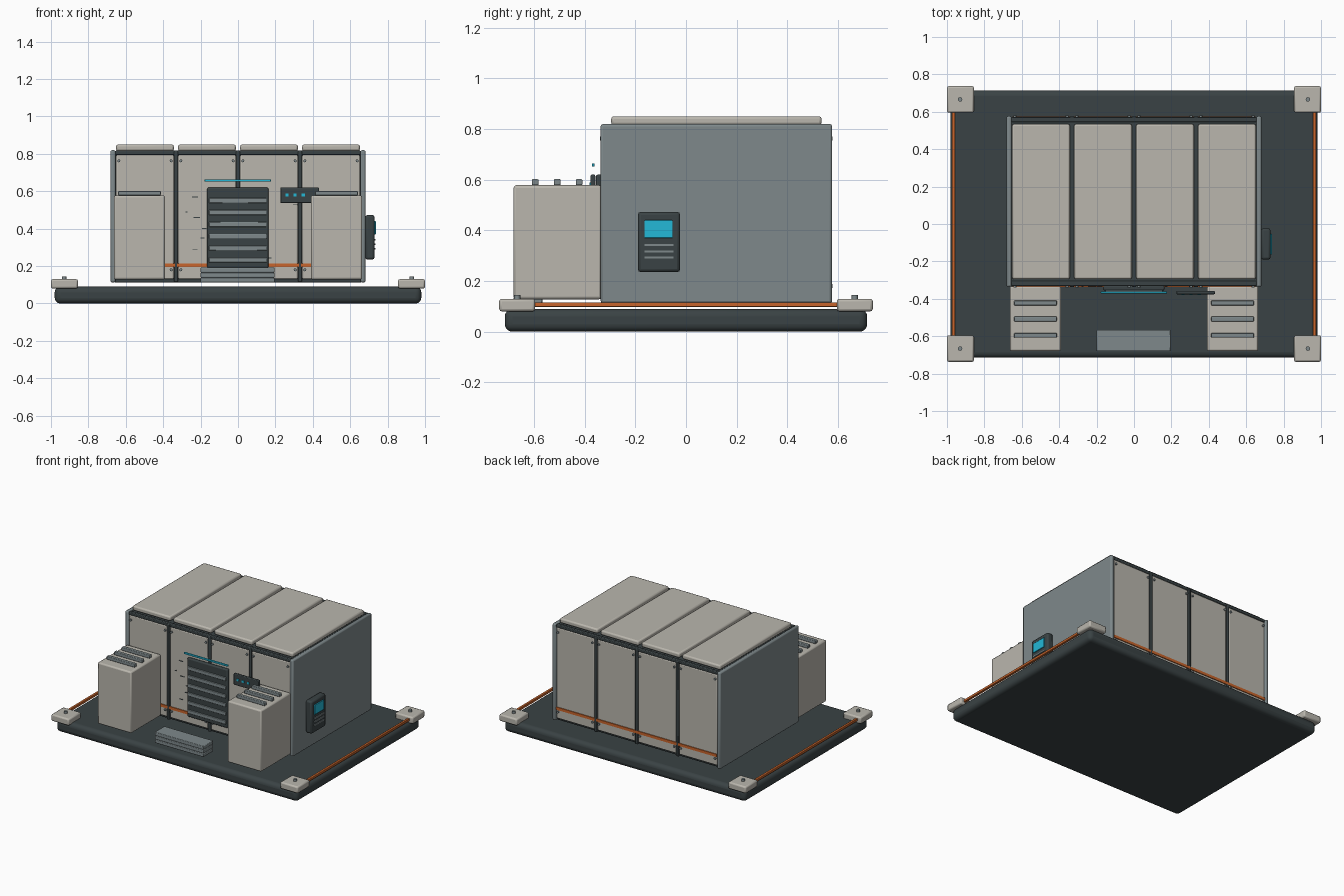
import bpy
from math import pi

if "Cube" in bpy.data.objects:
    bpy.data.objects.remove(bpy.data.objects["Cube"])


def material(name, rgb):
    m = bpy.data.materials.new(name)
    m.diffuse_color = (*rgb, 1)
    m.use_nodes = True
    m.node_tree.nodes["Principled BSDF"].inputs["Base Color"].default_value = m.diffuse_color
    return m


BEIGE = material("beige", (0.49, 0.47, 0.42))
STEEL = material("steel", (0.21, 0.25, 0.26))
DARK = material("dark", (0.042, 0.055, 0.058))
ORANGE = material("orange", (0.58, 0.13, 0.025))
CYAN = material("cyan", (0.017, 0.48, 0.68))


def finish(o, name, mat, bevel, segments):
    o.name = name
    o.data.materials.append(mat)
    if bevel:
        b = o.modifiers.new("bevel", "BEVEL")
        b.width, b.segments, b.limit_method = bevel, segments, 'ANGLE'
        bpy.ops.object.shade_smooth_by_angle(angle=0.6)
    return o


def box(name, x, y, z, mat, bevel=0.0, segments=2):
    """Box from (min, max) pairs."""
    bpy.ops.mesh.primitive_cube_add(size=1, location=[(a + b) / 2 for a, b in (x, y, z)])
    o = bpy.context.object
    o.scale = [b - a for a, b in (x, y, z)]
    bpy.ops.object.transform_apply(location=False, rotation=False, scale=True)
    return finish(o, name, mat, bevel, segments)


def bolt(name, loc, r, depth, mat, rot=(0, 0, 0)):
    bpy.ops.mesh.primitive_cylinder_add(vertices=12, radius=r, depth=depth, location=loc, rotation=rot)
    o = bpy.context.object
    bpy.ops.object.shade_smooth_by_angle(angle=0.6)
    return finish(o, name, mat, 0, 1)


def span(c, half):
    return (c - half, c + half)


# Base slab with corner feet and edge strips
box("base_slab", (-0.98, 0.98), (-0.715, 0.715), (0, 0.09), DARK, 0.03, 4)
for sx in (-1, 1):
    box("edge_strip", span(sx * 0.965, 0.009), (-0.61, 0.61), (0.098, 0.116), ORANGE, 0.003)
    for sy in (-1, 1):
        box("corner_block", span(sx * 0.928, 0.072), span(sy * 0.666, 0.071), (0.08, 0.13), BEIGE, 0.01)
        bolt("corner_bolt", (sx * 0.93, sy * 0.666, 0.135), 0.012, 0.02, STEEL)

# Cabinet core and side plates
CY = 0.12
box("cabinet_core", (-0.66, 0.66), span(CY, 0.435), (0.112, 0.812), DARK, 0.006)
for sx in (-1, 1):
    box("side_plate", span(sx * 0.668, 0.014), span(CY, 0.457), (0.112, 0.82), STEEL, 0.01)

# Roof, front and back panels with corner bolts
for i in range(4):
    cx = (i - 1.5) * 0.3315
    box("roof_panel", span(cx, 0.154), span(CY, 0.415), (0.815, 0.85), BEIGE, 0.01)
    for s in (-1, 1):
        box("wall_panel", span(cx, 0.154), span(CY + s * 0.441, 0.009), (0.13, 0.795), BEIGE, 0.006)
        for dx in (-0.14, 0.14):
            for z in (0.18, 0.763):
                bolt("panel_bolt", (cx + dx, CY + s * 0.453, z), 0.008, 0.012, STEEL, (pi / 2, 0, 0))

# Seam ribs, top rails and orange stripes on the front and back
for s in (-1, 1):
    for i in (-1, 0, 1):
        box("seam_rib", span(i * 0.3315, 0.011), span(CY + s * 0.444, 0.012), (0.115, 0.815), DARK, 0.005)
    box("top_rail", (-0.655, 0.655), span(CY + s * 0.438, 0.013), (0.795, 0.818), DARK, 0.005)
    box("wall_stripe", (-0.65, 0.65), span(CY + s * 0.452, 0.004), (0.195, 0.215), ORANGE)

# Front side pods with top fins
for sx in (-1, 1):
    box("side_pod", span(sx * 0.527, 0.137), (-0.68, -0.333), (0.128, 0.578), BEIGE, 0.01)
    for y in (-0.595, -0.508, -0.422):
        box("pod_fin", span(sx * 0.527, 0.114), span(y, 0.013), (0.578, 0.602), STEEL, 0.004)

# Louvred door with light bar
box("door", (-0.165, 0.163), (-0.356, -0.33), (0.19, 0.62), DARK, 0.008)
for i in range(6):
    box("door_slat", span(-0.001, 0.154), (-0.364, -0.35), span(0.55 - i * 0.0635, 0.013), STEEL, 0.003)
box("door_light", (-0.178, 0.176), (-0.371, -0.361), (0.651, 0.664), CYAN, 0.002)

# Front step in three layers
for i in range(3):
    z = 0.112 + i * 0.027
    box("step_layer", (-0.2, 0.196), (-0.68, -0.567), (z, z + 0.026), STEEL, 0.004)

# Front indicator plate
box("indicator_plate", (0.226, 0.433), (-0.376, -0.358), (0.536, 0.62), DARK, 0.005)
for x in (0.262, 0.305, 0.348):
    box("indicator_light", span(x, 0.009), (-0.38, -0.37), span(0.58, 0.008), CYAN)

# Right control box
box("control_box", (0.68, 0.73), (-0.19, -0.023), (0.235, 0.473), DARK, 0.012)
box("control_screen", (0.725, 0.737), (-0.164, -0.053), (0.37, 0.44), CYAN, 0.002)
for z in (0.342, 0.317, 0.292):
    box("control_line", (0.725, 0.735), (-0.164, -0.05), span(z, 0.004), STEEL)

# Small scuff marks on the front wall
for x, z, w in ((-0.23, 0.57, 0.016), (-0.275, 0.49, 0.006), (-0.22, 0.46, 0.018), (-0.18, 0.4, 0.012),
                (-0.23, 0.29, 0.014), (-0.19, 0.35, 0.01), (0.305, 0.528, 0.012), (0.17, 0.243, 0.008)):
    box("scuff_mark", span(x, w), (-0.333, -0.328), span(z, 0.0025), DARK)
